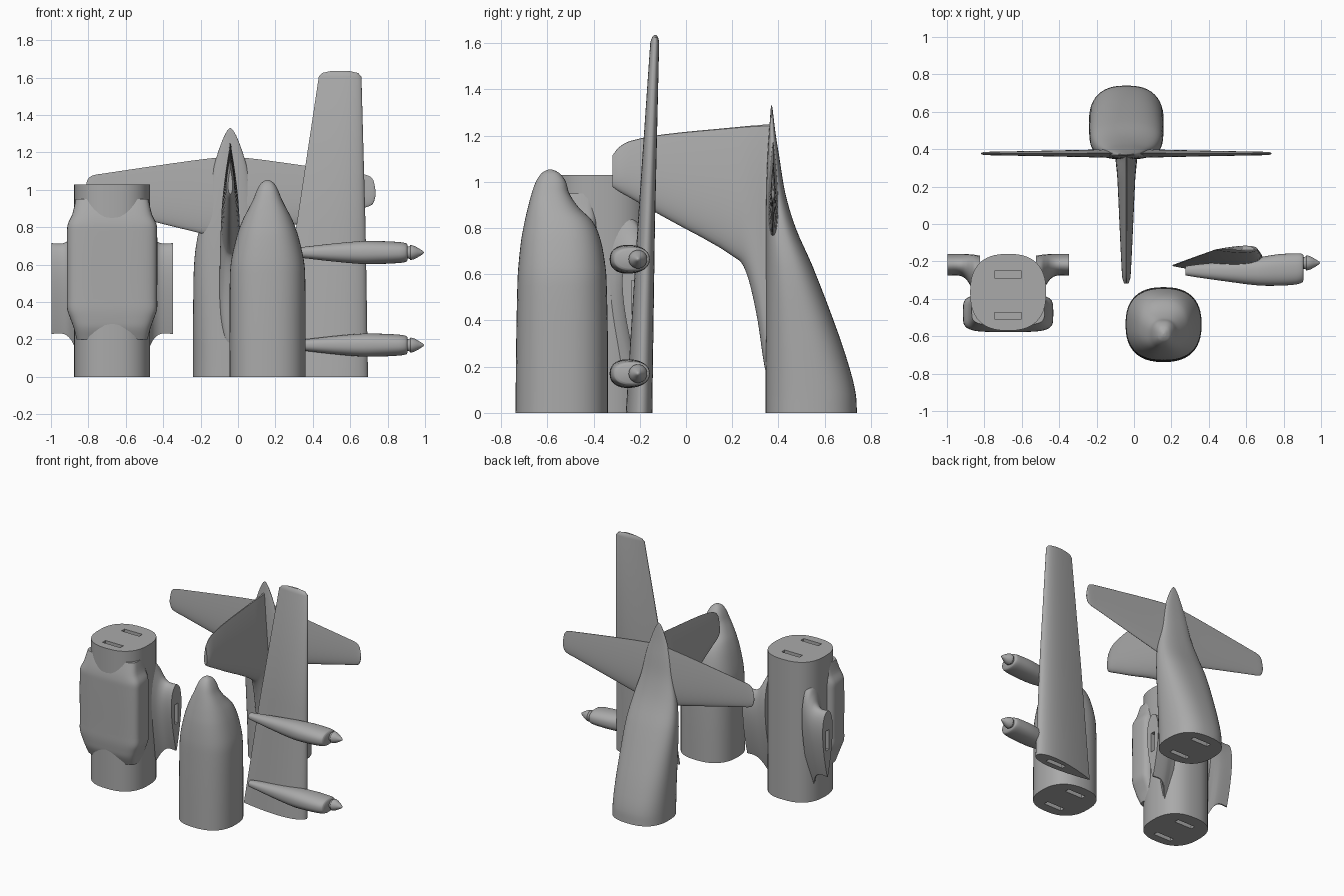
import bpy, bmesh, math
from mathutils import Vector

cube = bpy.data.objects.get("Cube")
if cube:
    bpy.data.objects.remove(cube, do_unlink=True)

grey = bpy.data.materials.new("plain grey")
grey.use_nodes = True
grey.diffuse_color = (0.4, 0.4, 0.4, 1)
grey.node_tree.nodes["Principled BSDF"].inputs["Base Color"].default_value = (0.4, 0.4, 0.4, 1)


def refine(rows, steps):
    """Smoothly interpolate extra rows between the given ones."""
    out = []
    for i in range(len(rows) - 1):
        p0, p1, p2 = rows[max(i - 1, 0)], rows[i], rows[i + 1]
        p3 = rows[min(i + 2, len(rows) - 1)]
        for k in range(steps):
            t = k / steps
            row = []
            for a, b, c, d, w0, w1, w2, w3 in zip(p0, p1, p2, p3, *[[p[0]] * len(p1) for p in (p0, p1, p2, p3)]):
                m1 = (c - a) / (w2 - w0) * (w2 - w1)
                m2 = (d - b) / (w3 - w1) * (w2 - w1)
                row.append((2*t**3 - 3*t*t + 1) * b + (t**3 - 2*t*t + t) * m1
                           + (3*t*t - 2*t**3) * c + (t**3 - t*t) * m2)
            out.append(row)
    return out + [rows[-1]]


def oval(row, power, n=48):
    """Superellipse section from row (station, a0, a1, b0, b1)."""
    w, a0, a1, b0, b1 = row
    pts = []
    for i in range(n):
        t = 2 * math.pi * i / n
        c, s = math.cos(t), math.sin(t)
        x = math.copysign(abs(c) ** (2 / power), c)
        y = math.copysign(abs(s) ** (2 / power), s)
        pts.append((w, (a0 + a1) / 2 + x * (a1 - a0) / 2, (b0 + b1) / 2 + y * (b1 - b0) / 2))
    return pts


def foil(row, _, n=40):
    """Aerofoil section from row (station, trailing, leading, trail_mid, lead_mid, half_thick)."""
    w, c0, c1, m0, m1, h = row
    pts = []
    for i in range(n):
        t = 2 * math.pi * i / n
        x = (1 - math.cos(t)) / 2
        th = 10 * (0.2969 * math.sqrt(x) - 0.126 * x - 0.3516 * x**2 + 0.2843 * x**3 - 0.1016 * x**4)
        side = 1 if t < math.pi else -1
        pts.append((w, c1 + (c0 - c1) * x, m1 + (m0 - m1) * x + side * h * (th * 2 / 2 + 0.03 * x)))
    return pts


def loft(name, rows, section, axes, power=2, steps=4):
    """Skin sections; axes maps (station, a, b) to world axes."""
    bm = bmesh.new()
    rings = []
    for row in (refine(rows, steps) if steps > 1 else rows):
        ring = []
        for p in section(row, power):
            co = Vector()
            for axis, value in zip(axes, p):
                setattr(co, axis, value)
            ring.append(bm.verts.new(co))
        rings.append(ring)
    n = len(rings[0])
    for r, q in zip(rings, rings[1:]):
        for i in range(n):
            bm.faces.new((r[i], r[(i + 1) % n], q[(i + 1) % n], q[i]))
    bm.faces.new(rings[0])
    bm.faces.new(rings[-1])
    bmesh.ops.recalc_face_normals(bm, faces=bm.faces)
    me = bpy.data.meshes.new(name)
    bm.to_mesh(me)
    bm.free()
    ob = bpy.data.objects.new(name, me)
    bpy.context.collection.objects.link(ob)
    me.materials.append(grey)
    return ob


def slot(ob, centre, size):
    """Cut a rectangular joining-pin slot."""
    bpy.ops.mesh.primitive_cube_add(size=1, location=centre)
    cutter = bpy.context.object
    cutter.scale = size
    cutter.hide_render = True
    mod = ob.modifiers.new("slot", 'BOOLEAN')
    mod.operation, mod.solver, mod.object = 'DIFFERENCE', 'EXACT', cutter
    bpy.context.view_layer.objects.active = ob
    bpy.ops.object.modifier_apply(modifier=mod.name)
    bpy.data.objects.remove(cutter, do_unlink=True)


def pin_slots(ob, x, y, z):
    for dy in (-0.11, 0.11):
        slot(ob, (x, y + dy, z), (0.145, 0.035, 0.12))


parts = []

# Centre fuselage tube
CX = -0.673
tube = loft("centre_fuselage", [(z, CX - 0.203, CX + 0.203, -0.57, -0.16) for z in (0, 1.03)],
            oval, "zxy", 2.5, 1)
pin_slots(tube, CX, -0.38, 0)
pin_slots(tube, CX, -0.38, 1.03)
parts.append(tube)

# Wheel fairing wrapped round the belly
fairing = [(z, CX - h, CX + h, y, -0.375) for z, h, y in
           [(0.2, 0.19, -0.54), (0.26, 0.205, -0.565), (0.31, 0.223, -0.573), (0.36, 0.24, -0.577),
            (0.42, 0.241, -0.577), (0.78, 0.241, -0.577), (0.82, 0.236, -0.575),
            (0.87, 0.213, -0.565), (0.95, 0.195, -0.54)]]
parts.append(loft("wheel_fairing", fairing, oval, "zxy", 4.5))

# Wing stubs, flaring into the fuselage
half = [(0.15, 0.06, 0.88, -0.29, 0.12), (0.18, 0.11, 0.84, -0.27, 0.105), (0.2, 0.16, 0.79, -0.248, 0.085),
        (0.225, 0.205, 0.74, -0.228, 0.067), (0.26, 0.23, 0.715, -0.218, 0.058),
        (0.325, 0.23, 0.715, -0.218, 0.058)]
for side, label in ((1, "left"), (-1, "right")):
    rows = [(CX + side * s, a, b, m, m, h) for s, a, b, m, h in half]
    stub = loft(label + "_wing_stub", rows, foil, "xzy")
    slot(stub, (CX + side * 0.325, -0.218, 0.5), (0.1, 0.035, 0.145))
    parts.append(stub)

# Nose with stepped windscreen
NX = 0.158
nose_rows = [(0, 0.203, -0.738, -0.338), (0.3, 0.203, -0.735, -0.338), (0.55, 0.201, -0.73, -0.343),
             (0.63, 0.193, -0.726, -0.348), (0.75, 0.165, -0.713, -0.37), (0.83, 0.137, -0.698, -0.405),
             (0.89, 0.107, -0.684, -0.465), (0.95, 0.076, -0.668, -0.505), (1.0, 0.056, -0.65, -0.52),
             (1.035, 0.035, -0.627, -0.545), (1.05, 0.014, -0.605, -0.57), (1.054, 0.002, -0.59, -0.585)]
nose = loft("nose", [(z, NX - h, NX + h, a, b) for z, h, a, b in nose_rows], oval, "zxy", 2.45)
pin_slots(nose, NX, -0.54, 0)
parts.append(nose)

# Tapered rear fuselage
TX = -0.041
tail_rows = [(0, 0.2, 0.345, 0.74), (0.08, 0.2, 0.345, 0.735), (0.18, 0.2, 0.345, 0.712),
             (0.35, 0.199, 0.345, 0.657), (0.63, 0.192, 0.345, 0.55), (0.8, 0.165, 0.345, 0.475),
             (0.95, 0.125, 0.347, 0.43), (1.1, 0.095, 0.352, 0.405), (1.2, 0.066, 0.358, 0.389),
             (1.28, 0.036, 0.364, 0.379), (1.32, 0.014, 0.367, 0.374), (1.33, 0.003, 0.369, 0.371)]
tail = loft("rear_fuselage", [(z, TX - h, TX + h, a, b) for z, h, a, b in tail_rows], oval, "zxy", 2.5)
pin_slots(tail, TX, 0.54, 0)
parts.append(tail)

# Tail fin with a filleted root
fin = [(0.37, 1.25, 0.12, 0.06), (0.34, 1.248, 0.2, 0.057), (0.31, 1.245, 0.4, 0.054),
       (0.27, 1.242, 0.58, 0.05), (0.23, 1.238, 0.66, 0.047), (-0.1, 1.205, 0.85, 0.032),
       (-0.24, 1.177, 0.93, 0.025), (-0.29, 1.15, 0.958, 0.021), (-0.318, 1.115, 0.978, 0.012)]
parts.append(loft("tail_fin", [(y, t, l, TX, TX, h) for y, t, l, h in fin], foil, "yzx"))

# Tailplanes
plane = [(0, 1.18, 0.73, 0.026), (0.2, 1.157, 0.778, 0.02), (0.68, 1.087, 0.897, 0.01),
         (0.74, 1.075, 0.912, 0.009), (0.765, 1.05, 0.93, 0.007), (0.776, 1.0, 0.965, 0.003)]
for side, label in ((1, "left"), (-1, "right")):
    rows = [(TX + side * s, t, l, 0.377, 0.377, h) for s, t, l, h in plane]
    parts.append(loft(label + "_tailplane", rows, foil, "xzy"))

# Wing panel with rounded tip
wing_rows = [(0, 0.205, 0.695, -0.222, -0.195, 0.056), (0.8, 0.311, 0.682, -0.182, -0.168, 0.037),
             (1.605, 0.432, 0.66, -0.138, -0.134, 0.019), (1.625, 0.45, 0.642, -0.135, -0.133, 0.013),
             (1.636, 0.5, 0.59, -0.133, -0.133, 0.005)]
wing = loft("wing_panel", wing_rows, foil, "zxy", 2, 1)
slot(wing, (0.52, -0.203, 0), (0.145, 0.035, 0.12))
parts.append(wing)

# Engine nacelles and spinners
nacelle = [(0.275, -0.275, -0.225, 0.022), (0.35, -0.287, -0.215, 0.03), (0.5, -0.308, -0.2, 0.047),
           (0.66, -0.328, -0.18, 0.061), (0.76, -0.33, -0.163, 0.061), (0.86, -0.324, -0.157, 0.056),
           (0.9, -0.312, -0.16, 0.049), (0.907, -0.298, -0.17, 0.04)]
spinner = [(0.9, 0.03), (0.917, 0.034), (0.922, 0.04), (0.945, 0.034), (0.97, 0.02), (0.99, 0.007), (0.994, 0.001)]
for z, label in ((0.17, "inner"), (0.665, "outer")):
    parts.append(loft(label + "_nacelle", [(x, a, b, z - h, z + h) for x, a, b, h in nacelle], oval, "xyz", 2.3))
    parts.append(loft(label + "_spinner", [(x, -0.208 - r, -0.208 + r, z - r, z + r) for x, r in spinner],
                      oval, "xyz"))

# Smooth shading with crisp edges
bpy.ops.object.select_all(action='DESELECT')
for ob in parts:
    ob.select_set(True)
bpy.context.view_layer.objects.active = parts[0]
bpy.ops.object.shade_smooth_by_angle(angle=math.radians(35))
